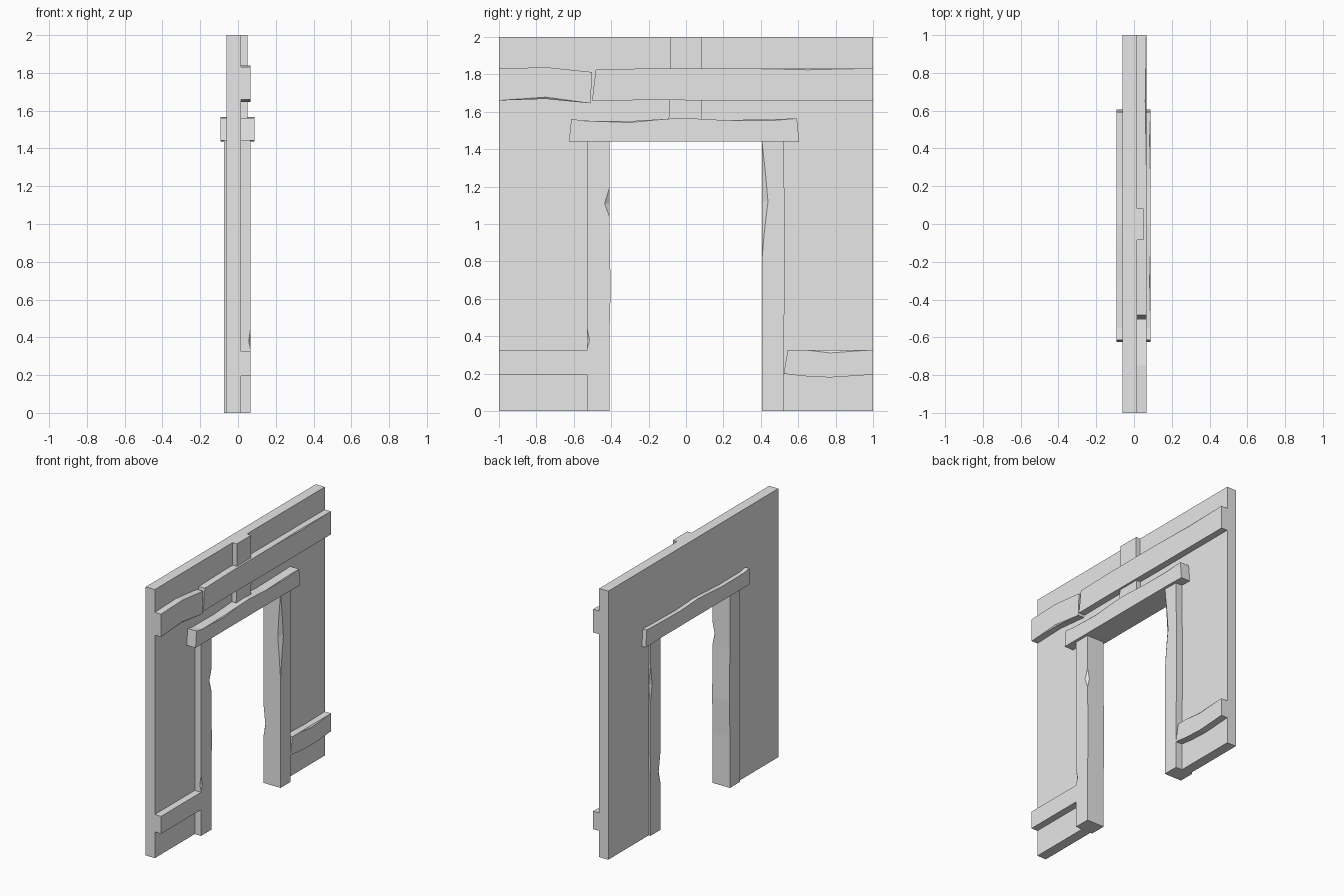
import bpy
import bmesh

cube = bpy.data.objects.get("Cube")
if cube:
    bpy.data.objects.remove(cube, do_unlink=True)

grey = bpy.data.materials.new("plain_grey")
grey.use_nodes = True
COLOR = (0.8, 0.8, 0.8, 1)
grey.diffuse_color = COLOR
grey.node_tree.nodes["Principled BSDF"].inputs["Base Color"].default_value = COLOR


def finish(name, bm):
    bmesh.ops.remove_doubles(bm, verts=bm.verts, dist=0.0005)
    bmesh.ops.recalc_face_normals(bm, faces=bm.faces)
    mesh = bpy.data.meshes.new(name)
    bm.to_mesh(mesh)
    bm.free()
    mesh.materials.append(grey)
    obj = bpy.data.objects.new(name, mesh)
    bpy.context.collection.objects.link(obj)


def beam(name, axis, x0, x1, stations):
    """Hewn beam along y or z. Station: (position, low, high, lean, chips).
    Chips maps a corner to its cut size: back_low, front_low, front_high, back_high."""
    bm = bmesh.new()
    rings = []
    for t, lo, hi, *extra in stations:
        lean = extra[0] if extra else 0
        chips = extra[1] if len(extra) > 1 else {}
        ring = []
        for corner in ("back_low", "front_low", "front_high", "back_high"):
            front, high = "front" in corner, "high" in corner
            x, v = (x1 if front else x0), (hi if high else lo)
            c = chips.get(corner, 0)
            pos = t + (lean if high else 0)
            cut_x = (x + (-0.7 * c if front else 0.7 * c), v)
            cut_v = (x, v + (-c if high else c))
            # keep the loop order running around the section
            pair = (cut_x, cut_v) if corner in ("front_low", "back_high") else (cut_v, cut_x)
            for px, pv in pair:
                co = (px, pos, pv) if axis == "y" else (px, pv, pos)
                ring.append(bm.verts.new(co))
        rings.append(ring)
    for a, b in zip(rings, rings[1:]):
        for i in range(len(a)):
            j = (i + 1) % len(a)
            bm.faces.new((a[i], a[j], b[j], b[i]))
    bm.faces.new(rings[0])
    bm.faces.new(rings[-1])
    finish(name, bm)


# Wall panel: doorway outline extruded through the thickness
outline = [(-1, 0), (-0.47, 0), (-0.47, 1.5), (0.47, 1.5),
           (0.47, 0), (1, 0), (1, 2), (-1, 2)]
bm = bmesh.new()
face = bm.faces.new([bm.verts.new((-0.06, y, z)) for y, z in outline])
res = bmesh.ops.extrude_face_region(bm, geom=[face])
for v in res["geom"]:
    if isinstance(v, bmesh.types.BMVert):
        v.co.x = 0.015
finish("wall_panel", bm)

# Door posts with chipped edges
beam("right_door_post", "z", -0.075, 0.067, [
    (0, -0.53, -0.41), (0.33, -0.53, -0.41),
    (0.38, -0.53, -0.41, 0, {"front_low": 0.015}),
    (0.45, -0.53, -0.408), (0.65, -0.53, -0.403), (0.95, -0.53, -0.408),
    (1.04, -0.53, -0.41),
    (1.11, -0.53, -0.41, 0, {"front_high": 0.025}),
    (1.19, -0.53, -0.41), (1.45, -0.53, -0.41)])
beam("left_door_post", "z", -0.075, 0.067, [
    (0, 0.405, 0.522), (0.34, 0.405, 0.522),
    (0.43, 0.405, 0.522, 0, {"back_low": 0.025}),
    (0.6, 0.405, 0.528), (0.8, 0.405, 0.528),
    (0.97, 0.405, 0.528, 0, {"front_low": 0.015}),
    (1.12, 0.405, 0.526, 0, {"front_low": 0.033, "back_high": 0.02}),
    (1.27, 0.405, 0.524, 0, {"front_low": 0.02}), (1.45, 0.405, 0.522)])

# Lintel over the doorway
beam("lintel", "y", -0.092, 0.088, [
    (-0.625, 1.442, 1.562, 0.012), (-0.55, 1.442, 1.552),
    (-0.3, 1.442, 1.55, 0, {"front_high": 0.008}), (-0.1, 1.442, 1.562),
    (0, 1.442, 1.566), (0.2, 1.442, 1.555),
    (0.45, 1.442, 1.56, 0, {"front_high": 0.008}), (0.605, 1.438, 1.564, -0.012)])

# Short upright above the lintel
beam("upper_upright", "z", 0, 0.05, [
    (1.54, -0.093, 0.083), (1.66, -0.09, 0.085), (1.8, -0.085, 0.083), (2, -0.085, 0.083)])

# Broken upper rail in two pieces
beam("upper_rail_short", "y", 0, 0.065, [
    (-1, 1.66, 1.83), (-0.75, 1.668, 1.838, 0, {"front_low": 0.01}),
    (-0.51, 1.645, 1.812, 0.008)])
beam("upper_rail_long", "y", 0, 0.065, [
    (-0.502, 1.66, 1.825, 0.02), (-0.17, 1.662, 1.832), (0.3, 1.66, 1.832),
    (0.65, 1.66, 1.832, 0, {"front_high": 0.008}), (1, 1.66, 1.832)])

# Lower rails beside the posts
beam("lower_rail_right", "y", 0, 0.067, [(-1, 0.195, 0.325), (-0.5, 0.195, 0.325)])
beam("lower_rail_left", "y", 0, 0.067, [
    (0.522, 0.2, 0.328, 0.022), (0.63, 0.187, 0.328),
    (0.77, 0.18, 0.323, 0, {"front_high": 0.012}), (1, 0.195, 0.328)])
